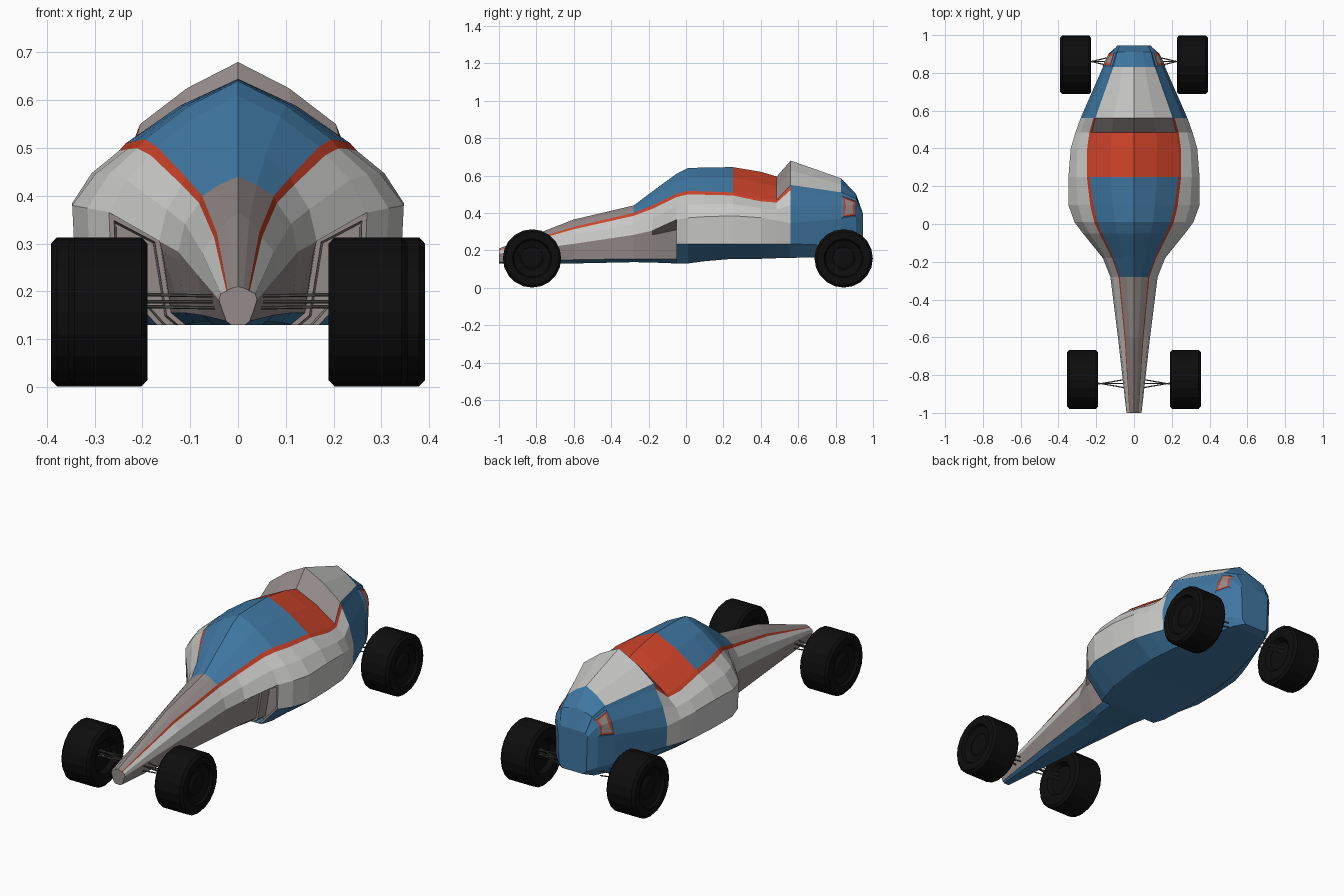
import bpy, bmesh, math
from mathutils import Vector

if "Cube" in bpy.data.objects:
    bpy.data.objects.remove(bpy.data.objects["Cube"])

# Materials, one for each flat colour
COLOURS = [("light_grey", (.58, .58, .57)), ("warm_grey", (.30, .26, .255)),
           ("blue", (.05, .185, .36)), ("orange_red", (.60, .055, .022)),
           ("black", (.004, .004, .004)), ("dark_grey", (.09, .085, .08))]
MATS = []
for name, c in COLOURS:
    m = bpy.data.materials.new(name)
    m.diffuse_color = (*c, 1)
    m.use_nodes = True
    m.node_tree.nodes["Principled BSDF"].inputs["Base Color"].default_value = m.diffuse_color
    MATS.append(m)
LIGHT, WARM, BLUE, RED, BLACK, DARK = range(6)


def make(name, bm, mats=MATS):
    me = bpy.data.meshes.new(name)
    bm.to_mesh(me)
    bm.free()
    ob = bpy.data.objects.new(name, me)
    bpy.context.collection.objects.link(ob)
    for m in mats:
        me.materials.append(m)
    return ob


# Half sections: y, roof z, canopy edge x z, widest x z, sill x z, floor x z
NOSE = [(-1, .21, .022, .203, .040, .182, .025, .138, .015, .13),
        (-.6, .365, .045, .325, .085, .235, .075, .15, .05, .13),
        (-.28, .44, .075, .40, .125, .283, .112, .155, .06, .137),
        (-.18, .515, .11, .44, .165, .305, .12, .155, .09, .135),
        (-.05, .61, .17, .503, .27, .365, .14, .155, .11, .13)]
BODY = [(-.05, .61, .17, .503, .27, .365, .265, .235, .17, .13),
        (.01, .64, .195, .518, .315, .374, .31, .235, .19, .13),
        (.1, .643, .215, .515, .347, .38, .34, .235, .21, .142),
        (.25, .645, .235, .51, .347, .385, .34, .235, .22, .155),
        (.4, .62, .235, .475, .335, .375, .33, .235, .22, .155),
        (.485, .595, .225, .47, .31, .36, .305, .235, .21, .158),
        (.56, .68, .205, .55, .283, .345, .278, .235, .20, .16),
        (.83, .585, .11, .51, .165, .37, .165, .225, .13, .165),
        (.91, .50, .09, .475, .125, .38, .12, .215, .10, .17),
        (.945, .40, .075, .40, .085, .36, .08, .20, .06, .18)]


def section(row):
    y, z0, *r = row
    edge, wide, sill, floor = (Vector((r[i], y, r[i + 1])) for i in (0, 2, 4, 6))
    top = Vector((0, y, z0))
    mid = top.lerp(edge, .52) + Vector((0, 0, .1 * (z0 - edge.z)))
    strip = edge.lerp(wide, .13)
    out = min(.008, .1 * wide.x)
    shoulder = strip.lerp(wide, .5) + Vector((out, 0, out))
    under = wide.lerp(sill, .15)
    if row is NOSE[-1]:
        under = Vector((.165, y, .31))      # inner corner of side intake
    return [top, mid, edge, strip, shoulder, wide, under, sill, floor,
            Vector((0, y, floor.z))]


def paint(col, y):
    """Colour from the column of the section and the mid y of the face."""
    if col < 2:
        for limit, c in ((-.28, WARM), (.25, BLUE), (.485, RED), (.56, WARM), (.83, LIGHT)):
            if y < limit:
                return c
        return BLUE
    if y > .56 or col >= 7:
        return BLUE
    if col == 2:
        return RED
    if col < 5:
        return LIGHT
    return WARM if y < -.05 else LIGHT


# Body shell
bm = bmesh.new()
rings = [[bm.verts.new(p) for p in section(r)] for r in NOSE + BODY]
intake, lamp = [], []
for k, (a, b) in enumerate(zip(rings, rings[1:])):
    y = (a[0].co.y + b[0].co.y) / 2
    step = k == len(NOSE) - 1               # wall where the side pod starts
    for i in range(9):
        if step and i not in (5, 6, 7):
            continue
        vs = [a[i], a[i + 1], b[i + 1], b[i]]
        if step and i == 5:
            vs = vs[:3]
        f = bm.faces.new(vs)
        f.material_index = WARM if step else paint(i, y)
        if step:
            intake.append(f)
        if k == len(rings) - 3 and i in (3, 4):
            lamp.append(f)
bm.faces.new(rings[0][::-1]).material_index = WARM
bm.faces.new(rings[-1]).material_index = BLUE
bmesh.ops.remove_doubles(bm, verts=bm.verts, dist=.0005)
bm.normal_update()
# Side intake recess
bmesh.ops.inset_region(bm, faces=intake, thickness=.01, depth=0, use_even_offset=True)
bmesh.ops.inset_region(bm, faces=intake, thickness=.004, depth=-.06, use_even_offset=True)
# Tail lamps: red frame with a grey lens
bmesh.ops.inset_region(bm, faces=lamp, thickness=.012, depth=.006)
for f in lamp:
    f.material_index = RED
bmesh.ops.inset_region(bm, faces=lamp, thickness=.013, depth=0)
for f in lamp:
    f.material_index = WARM
body = make("body_shell", bm)
mod = body.modifiers.new("mirror", 'MIRROR')
mod.use_clip = True

# Wheels: tyre and hub turned around the x axis
PROFILE = [(-.055, 0), (-.055, .075), (-.078, .09), (-.0825, .105), (-.0825, .143),
           (-.07, .156), (.07, .156), (.0825, .143), (.0825, .105), (.07, .098),
           (.06, .06), (.068, .045), (.068, 0)]


def wheel(name, x, y, side, n=20):
    bm = bmesh.new()
    vs = [bm.verts.new((side * px, 0, r)) for px, r in PROFILE]
    es = [bm.edges.new(p) for p in zip(vs, vs[1:])]
    bmesh.ops.spin(bm, geom=vs + es, axis=(1, 0, 0), cent=(0, 0, 0),
                   angle=math.tau, steps=n, use_duplicate=False)
    bmesh.ops.remove_doubles(bm, verts=bm.verts, dist=.0005)
    bmesh.ops.recalc_face_normals(bm, faces=bm.faces)
    make(name, bm, [MATS[BLACK]]).location = (side * x, y, .157)


# Suspension rods
def rods(name, pairs):
    bm = bmesh.new()
    for p, q in pairs:
        p, q = Vector(p), Vector(q)
        d = q - p
        m = d.to_track_quat('Z', 'Y').to_matrix().to_4x4()
        m.translation = (p + q) / 2
        bmesh.ops.create_cone(bm, cap_ends=True, segments=6, radius1=.0035,
                              radius2=.0035, depth=d.length, matrix=m)
    make(name, bm, [MATS[DARK]])


for end, x, y, ya, inner in (("front", .272, -.823, -.845, .03), ("rear", .309, .843, .86, .12)):
    for side, label in ((1, "right"), (-1, "left")):
        wheel(f"{end}_{label}_wheel", x, y, side)
        rods(f"{end}_{label}_suspension",
             [((side * inner, ya + dy, z), (side * (x - .04), ya - dy * .4, z + .004))
              for z in (.165, .19) for dy in (-.025, .025)]
             + [((side * inner, ya, .178), (side * (x - .04), ya, .178))])
